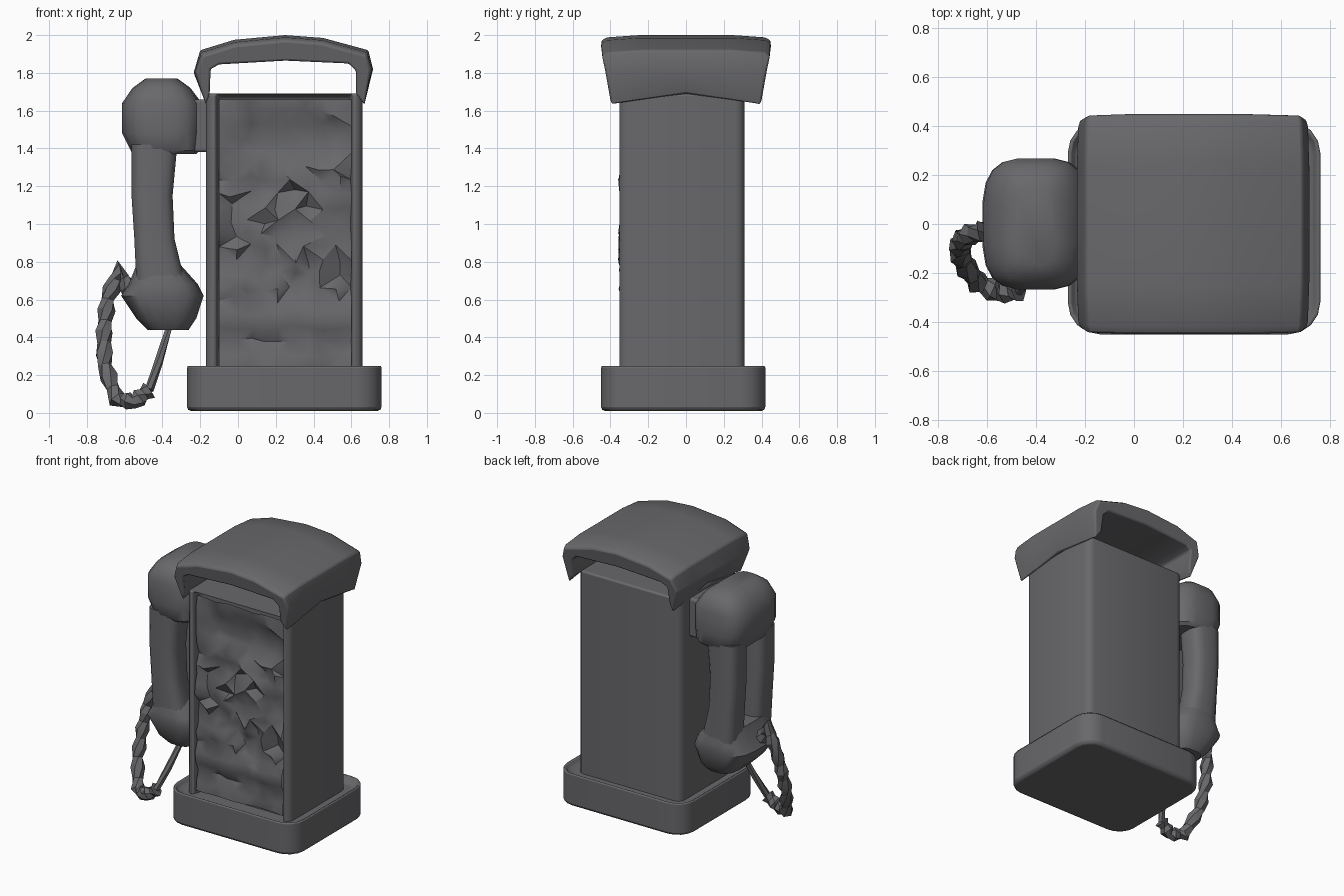
import bpy, bmesh, math, random
from mathutils import Vector

if "Cube" in bpy.data.objects:
    bpy.data.objects.remove(bpy.data.objects["Cube"])
random.seed(4)

grey = bpy.data.materials.new("dark_grey")
grey.diffuse_color = (0.14, 0.14, 0.15, 1)
grey.use_nodes = True
grey.node_tree.nodes["Principled BSDF"].inputs["Base Color"].default_value = grey.diffuse_color


def finish(name, bm, bevel=0, segs=2, smooth=40):
    bmesh.ops.recalc_face_normals(bm, faces=bm.faces)
    me = bpy.data.meshes.new(name)
    bm.to_mesh(me)
    bm.free()
    ob = bpy.data.objects.new(name, me)
    bpy.context.collection.objects.link(ob)
    me.materials.append(grey)
    if bevel:
        m = ob.modifiers.new("bevel", 'BEVEL')
        m.width, m.segments, m.limit_method = bevel, segs, 'ANGLE'
        m.angle_limit = math.radians(35)
    if smooth:
        bpy.ops.object.select_all(action='DESELECT')
        ob.select_set(True)
        bpy.context.view_layer.objects.active = ob
        bpy.ops.object.shade_smooth_by_angle(angle=math.radians(smooth))
    return ob


def box(bm, x0, x1, y0, y1, z0, z1):
    vs = bmesh.ops.create_cube(bm, size=1)["verts"]
    for v in vs:
        v.co = Vector((x0 if v.co.x < 0 else x1, y0 if v.co.y < 0 else y1,
                       z0 if v.co.z < 0 else z1))


def round_corners(bm, offset, segs):
    edges = [e for e in bm.edges if abs(e.verts[0].co.z - e.verts[1].co.z) > 0.1]
    bmesh.ops.bevel(bm, geom=edges, offset=offset, segments=segs, affect='EDGES', profile=0.5)


def dent(bm, axis, thick, depth):
    """Inset the face pointing along axis and push it inwards."""
    bm.normal_update()
    f = max(bm.faces, key=lambda f: f.normal.dot(axis))
    bmesh.ops.inset_region(bm, faces=[f], thickness=thick)
    bmesh.ops.translate(bm, verts=f.verts, vec=-depth * axis)


def loft(bm, rings):
    rows = [[bm.verts.new(p) for p in r] for r in rings]
    n = len(rows[0])
    for a, b in zip(rows, rows[1:]):
        for i in range(n):
            bm.faces.new((a[i], a[(i + 1) % n], b[(i + 1) % n], b[i]))
    bm.faces.new(rows[0])
    bm.faces.new(rows[-1])


def section(z, x0, x1, y0, y1, n=20):
    """Rounded rectangle at height z."""
    ring = []
    for k in range(n):
        a = 2 * math.pi * (k + 0.5) / n
        c, s = math.cos(a), math.sin(a)
        ring.append(((x0 + x1) / 2 + (x1 - x0) / 2 * math.copysign(abs(c) ** 0.6, c),
                     (y0 + y1) / 2 + (y1 - y0) / 2 * math.copysign(abs(s) ** 0.6, s), z))
    return ring


# base: rounded plinth with a shallow rim
bm = bmesh.new()
box(bm, -0.27, 0.76, -0.45, 0.42, 0.01, 0.26)
round_corners(bm, 0.13, 4)
dent(bm, Vector((0, 0, 1)), 0.045, 0.05)
finish("base", bm, 0.022)

# cabinet with a recessed front
bm = bmesh.new()
box(bm, -0.17, 0.66, -0.355, 0.31, 0.15, 1.69)
round_corners(bm, 0.05, 3)
dent(bm, Vector((0, -1, 0)), 0.03, 0.07)
finish("cabinet", bm, 0.012)


# crumpled front panel: header, screen hollow, keypad and coin tray
def panel_y(x, z):
    if 1.33 < z < 1.53 and 0.0 < x < 0.56:
        return -0.29
    if 0.62 < z < 1.3:
        return -0.33 + random.uniform(-0.03, 0.03)
    if 0.38 < z <= 0.62:
        return -0.315 - 0.04 * math.sin((z - 0.38) / 0.24 * math.pi)
    return -0.335 + random.uniform(-0.012, 0.012)


bm = bmesh.new()
NX, NZ = 9, 20
grid = []
for j in range(NZ + 1):
    row = []
    for i in range(NX + 1):
        x, z = -0.1 + 0.7 * i / NX, 0.24 + 1.42 * j / NZ
        y = panel_y(x, z)
        if 0 < i < NX and 0 < j < NZ:
            x += random.uniform(-0.022, 0.022)
            z += random.uniform(-0.02, 0.02)
        row.append(bm.verts.new((x, y, z)))
    grid.append(row)
for j in range(NZ):
    for i in range(NX):
        a, b, c, d = grid[j][i], grid[j][i + 1], grid[j + 1][i + 1], grid[j + 1][i]
        for t in (((a, b, c), (a, c, d)) if (i + j) % 2 else ((a, b, d), (b, c, d))):
            bm.faces.new(t)
finish("front_panel", bm, smooth=45)

# canopy: arched shell, tapering towards its lower edge
outline = [(-0.17, 1.63), (-0.235, 1.8), (-0.2, 1.92), (-0.02, 1.975), (0.25, 2.0),
           (0.45, 1.985), (0.69, 1.92), (0.715, 1.82), (0.67, 1.63), (0.625, 1.69),
           (0.625, 1.81), (0.585, 1.85), (0.25, 1.865), (-0.1, 1.845), (-0.145, 1.82),
           (-0.15, 1.69)]
bm = bmesh.new()
rings = []
for s in (-1, -0.93, -0.55, 0, 0.55, 0.93, 1):
    ring = []
    for k, (x, z) in enumerate(outline):
        half = 0.45 - max(0, 1.95 - z) * 0.17
        lift = 0.06 * (1 - abs(s)) if z < 1.65 else 0
        if abs(s) > 0.6 and 0 < k < 8:      # rounded front and back rims
            drop = 0.03 if abs(s) == 1 else 0.012
            lift -= drop if 1 < k < 7 else 0
            x += (0.245 - x) * drop
        ring.append((x, s * half, z + lift))
    rings.append(ring)
loft(bm, rings)
finish("canopy", bm, 0.012)

# handset ends: (z, left, right, half depth) sections
mouth = [(0.44, -0.48, -0.26, 0.19), (0.50, -0.54, -0.22, 0.24), (0.62, -0.62, -0.18, 0.27),
         (0.68, -0.58, -0.21, 0.27), (0.78, -0.54, -0.30, 0.25)]
ear = [(1.37, -0.56, -0.22, 0.24), (1.39, -0.57, -0.20, 0.26), (1.48, -0.615, -0.19, 0.27),
       (1.64, -0.615, -0.19, 0.27), (1.72, -0.56, -0.25, 0.24), (1.77, -0.49, -0.32, 0.17)]
for name, rows in (("mouthpiece", mouth), ("earpiece", ear)):
    bm = bmesh.new()
    loft(bm, [section(z, a, b, -h, h) for z, a, b, h in rows])
    finish(name, bm)

# two side by side grips joining the ends
grip = [(0.70, -0.54, -0.28), (0.92, -0.55, -0.335), (1.15, -0.565, -0.345), (1.42, -0.565, -0.32)]
for name, y0, y1 in (("grip_front", -0.26, -0.06), ("grip_back", 0.06, 0.26)):
    bm = bmesh.new()
    loft(bm, [section(z, a, b, y0, y1, 16) for z, a, b in grip])
    finish(name, bm)

# bracket holding the earpiece against the cabinet
bm = bmesh.new()
box(bm, -0.24, -0.15, -0.2, 0.2, 1.38, 1.66)
finish("handset_hook", bm, 0.015)


def tube(name, pts, r0, r1, wobble, split=1, sides=6):
    bm = bmesh.new()
    pts = [Vector(p) for p in pts]
    pts = [a.lerp(b, k / split) for a, b in zip(pts, pts[1:]) for k in range(split)] + [pts[-1]]
    rings = []
    for i, p in enumerate(pts):
        t = (pts[min(i + 1, len(pts) - 1)] - pts[max(i - 1, 0)]).normalized()
        u = t.cross(Vector((0.2, 1, 0.1))).normalized()
        w = t.cross(u)
        r = (r0 + (r1 - r0) * i / (len(pts) - 1)) * (1 + (wobble if i % 2 else -wobble))
        rings.append([p + r * (math.cos(a) * u + math.sin(a) * w)
                      for a in (2 * math.pi * k / sides + i * 0.4 for k in range(sides))])
    loft(bm, rings)
    return finish(name, bm, smooth=30)


# cord: thick coiled part, then a thin strand back to the mouthpiece
tube("coiled_cord", [(-0.56, -0.03, 0.62), (-0.63, -0.03, 0.76), (-0.69, -0.05, 0.6),
                     (-0.71, -0.09, 0.43), (-0.705, -0.15, 0.25), (-0.64, -0.24, 0.07),
                     (-0.55, -0.28, 0.06), (-0.47, -0.27, 0.12)], 0.042, 0.044, 0.15, 3)
tube("cord_end", [(-0.47, -0.27, 0.12), (-0.42, -0.2, 0.27), (-0.36, -0.12, 0.47)],
     0.025, 0.02, 0.05)
